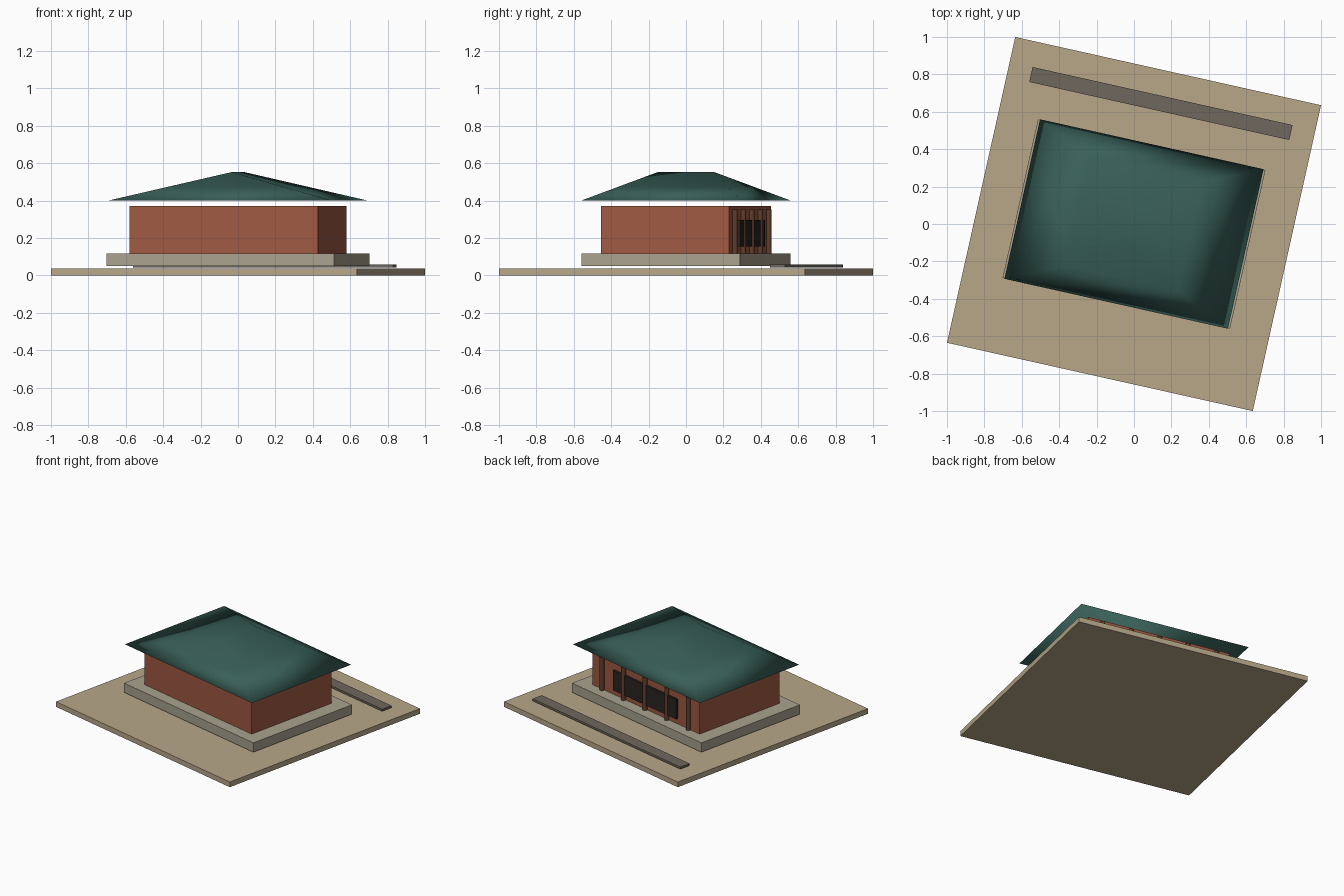
import bpy, math
from mathutils import Matrix

if "Cube" in bpy.data.objects:
    bpy.data.objects.remove(bpy.data.objects["Cube"])

TURN = Matrix.Rotation(math.radians(-12.58), 4, 'Z')   # whole site is turned


def material(name, rgb):
    m = bpy.data.materials.new(name)
    m.diffuse_color = (*rgb, 1)
    m.use_nodes = True
    m.node_tree.nodes["Principled BSDF"].inputs["Base Color"].default_value = m.diffuse_color
    return m


tan = material("sand", (0.48, 0.39, 0.25))
stone = material("stone", (0.40, 0.36, 0.27))
brick = material("brick", (0.34, 0.10, 0.055))
teal = material("roof_teal", (0.04, 0.115, 0.095))
wood = material("wood", (0.12, 0.048, 0.025))
dark = material("dark_glass", (0.022, 0.017, 0.014))
slate = material("paving", (0.16, 0.135, 0.11))


def place(obj, mat):
    obj.data.materials.append(mat)
    obj.matrix_world = TURN @ obj.matrix_world
    return obj


def mesh_object(name, verts, faces, mat):
    me = bpy.data.meshes.new(name)
    me.from_pydata(verts, [], faces)
    obj = bpy.data.objects.new(name, me)
    bpy.context.collection.objects.link(obj)
    return place(obj, mat)


def ring(hx, hy, z, cy=0):
    return [(-hx, cy - hy, z), (hx, cy - hy, z), (hx, cy + hy, z), (-hx, cy + hy, z)]


def box(name, hx, hy, z0, z1, mat, cy=0):
    faces = [(3, 2, 1, 0), (4, 5, 6, 7)]
    faces += [(i, (i + 1) % 4, (i + 1) % 4 + 4, i + 4) for i in range(4)]
    return mesh_object(name, ring(hx, hy, z0, cy) + ring(hx, hy, z1, cy), faces, mat)


# Ground, path, plinth and hall
box("ground_slab", 0.8375, 0.8375, 0, 0.037, tan)
box("path", 0.712, 0.041, 0.043, 0.058, slate, cy=0.66)
box("plinth", 0.623, 0.434, 0.05, 0.117, stone)
box("walls", 0.516, 0.351, 0.117, 0.37, brick)
box("doorway", 0.305, 0.012, 0.155, 0.297, dark, cy=0.354)

# Colonnade along the back face
for i in range(5):
    bpy.ops.mesh.primitive_cylinder_add(vertices=12, radius=0.016, depth=0.236)
    col = bpy.context.object
    col.name = f"column_{i + 1}"
    col.matrix_world = Matrix.Translation(((i - 2) * 0.208, 0.36, 0.235))
    place(col, wood)
    bpy.ops.object.shade_smooth_by_angle(angle=math.radians(40))

# Hip roof: eave ring, middle ring, short ridge; soft shading throughout
verts = ring(0.612, 0.437, 0.40) + ring(0.306, 0.296, 0.476)
verts += [(0, -0.155, 0.552), (0, 0.155, 0.552)]
faces = [(3, 2, 1, 0)]
for i in range(4):
    j = (i + 1) % 4
    faces.append((i, j, j + 4, i + 4))
faces += [(4, 5, 8), (5, 6, 9, 8), (6, 7, 9), (7, 4, 8, 9)]
roof = mesh_object("roof", verts, faces, teal)
for p in roof.data.polygons:
    p.use_smooth = True
